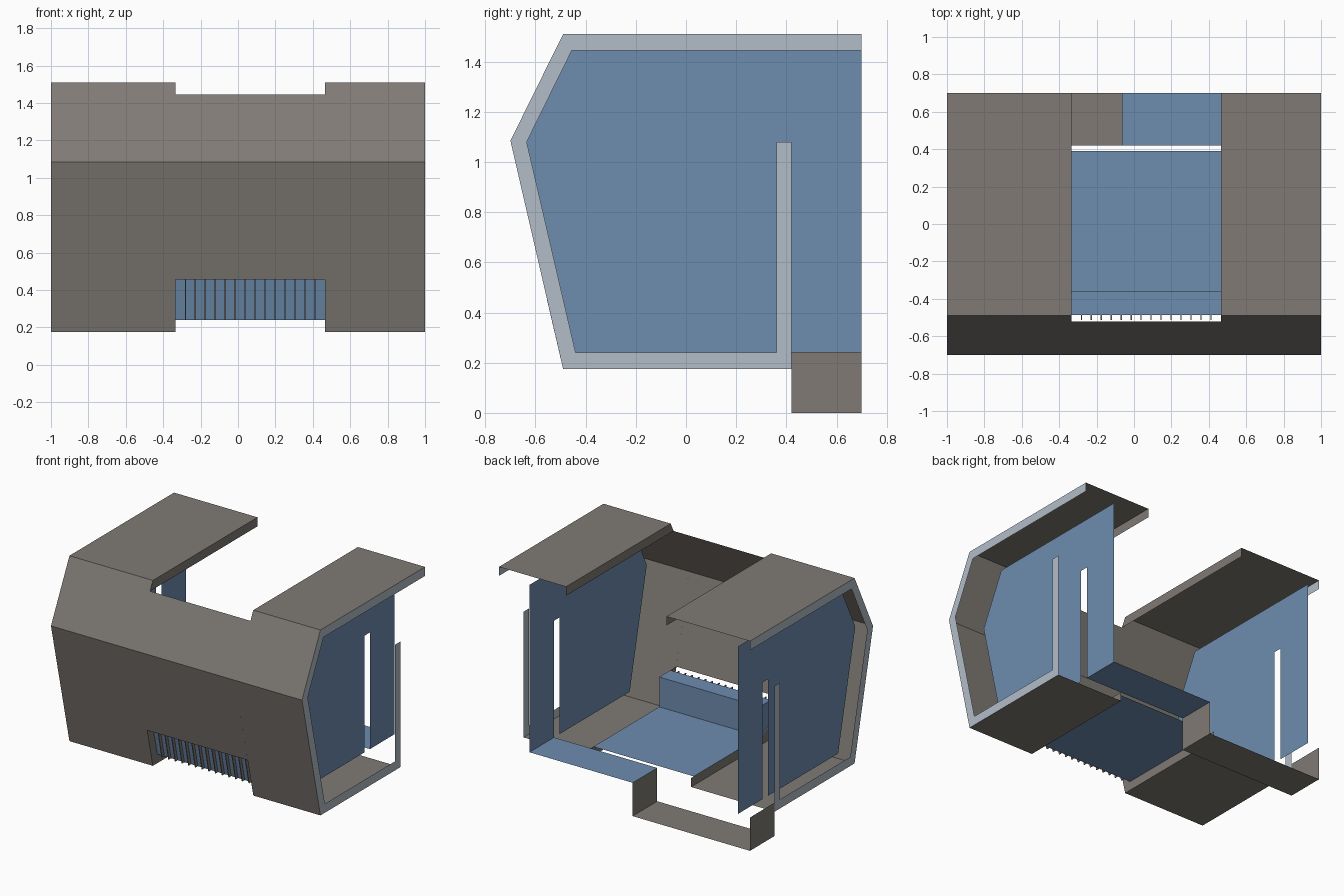
import bpy

if "Cube" in bpy.data.objects:
    bpy.data.objects.remove(bpy.data.objects["Cube"])

def material(name, rgb):
    m = bpy.data.materials.new(name)
    m.diffuse_color = (*rgb, 1)
    m.use_nodes = True
    m.node_tree.nodes["Principled BSDF"].inputs["Base Color"].default_value = m.diffuse_color
    return m

BROWN = material("warm_grey_brown", (0.215, 0.195, 0.175))
BLUE = material("steel_blue", (0.155, 0.265, 0.43))
RIM = material("pale_blue_grey", (0.45, 0.51, 0.58))

def make(name, faces, mat):
    """Object from a list of polygons, each a list of points."""
    verts, polys, lookup = [], [], {}
    for f in faces:
        idx = []
        for p in f:
            if p not in lookup:
                lookup[p] = len(verts)
                verts.append(p)
            idx.append(lookup[p])
        polys.append(idx)
    me = bpy.data.meshes.new(name)
    me.from_pydata(verts, [], polys)
    me.materials.append(mat)
    me.update()
    ob = bpy.data.objects.new(name, me)
    bpy.context.collection.objects.link(ob)
    return ob

def strip(profile, x0, x1):
    """Open (y, z) profile swept along x as a thin sheet."""
    return [[(x0, *a), (x0, *b), (x1, *b), (x1, *a)]
            for a, b in zip(profile, profile[1:])]

def plate(profile, x, facing=1):
    """Flat (y, z) polygon at x; profiles run counter-clockwise seen from +x."""
    pts = [(x, y, z) for y, z in profile]
    return pts if facing > 0 else pts[::-1]

# Key positions
X0, X1 = -0.335, 0.465            # central opening
PANEL_L, PANEL_R = -0.904, 0.757  # recessed side walls
LOW_CUT, TOP_CUT = (-0.555, 0.455), (-0.522, 1.445)

# Outer shell: full sheets on both sides, front band only across the opening
outer = [(0.70, 1.51), (-0.49, 1.51), (-0.70, 1.085), (-0.49, 0.175), (0.42, 0.175)]
shell = strip(outer, -1, X0) + strip(outer, X1, 1)
shell += strip([TOP_CUT, outer[2], LOW_CUT], X0, X1)
make("outer_shell", shell, BROWN)

# Thin skirts along the edges of the roof and floor openings
roof_skirt = [(0.70, 1.51), (-0.49, 1.51), TOP_CUT, (0.70, 1.445)]
floor_skirt = [LOW_CUT, (-0.49, 0.175), (0.42, 0.175), (0.42, 0.24),
               (-0.44, 0.24), (-0.49, 0.455)]
make("opening_skirts", [plate(p, x, s) for p in (roof_skirt, floor_skirt)
                        for x, s in ((X0, 1), (X1, -1))], BROWN)

# End rims with the upright strip
inner = [(0.70, 1.445), (-0.455, 1.445), (-0.635, 1.08), (-0.44, 0.24),
         (0.36, 0.24), (0.36, 1.08), (0.42, 1.08)]
rim = outer + inner[::-1]
make("end_rims", [plate(rim, 1, 1), plate(rim, -1, -1)], RIM)

# Recessed side walls with a vertical slot
wall = inner + [(0.42, 0.24), (0.70, 0.24)]
make("side_walls", [plate(wall, PANEL_R, 1), plate(wall, PANEL_L, -1)], BLUE)

# Centre floor and the raised step at the front
step = [(-0.36, 0.24), (-0.36, 0.455), (-0.487, 0.455), (-0.44, 0.24)]
make("centre_floor", strip([(-0.44, 0.24), (0.39, 0.24)], X0, X1), BLUE)
make("front_step", strip(step, X0, X1) + [plate(step, X1, 1), plate(step, X0, -1)], BLUE)

# Row of vent fins in front of the step
fin = [(-0.487, 0.455), (-0.512, 0.455), (-0.465, 0.24), (-0.44, 0.24)]
fins = []
for i in range(1, 15):
    x = X0 + (X1 - X0) * i / 15
    a, b = x - 0.003, x + 0.003
    fins += strip(fin + fin[:1], a, b) + [plate(fin, b, 1), plate(fin, a, -1)]
make("vent_fins", fins, BROWN)

# Rear shelf and the sunken rear well beside it
make("rear_shelf", strip([(0.42, 0.24), (0.70, 0.24)], -0.065, PANEL_R), BLUE)
well_side = [(0.42, 0.0), (0.70, 0.0), (0.70, 0.24), (0.42, 0.24)]
make("rear_well", strip(well_side[:2], -1, -0.065)
     + [plate(well_side, -0.065, 1), plate(well_side, -1, -1)], BROWN)
